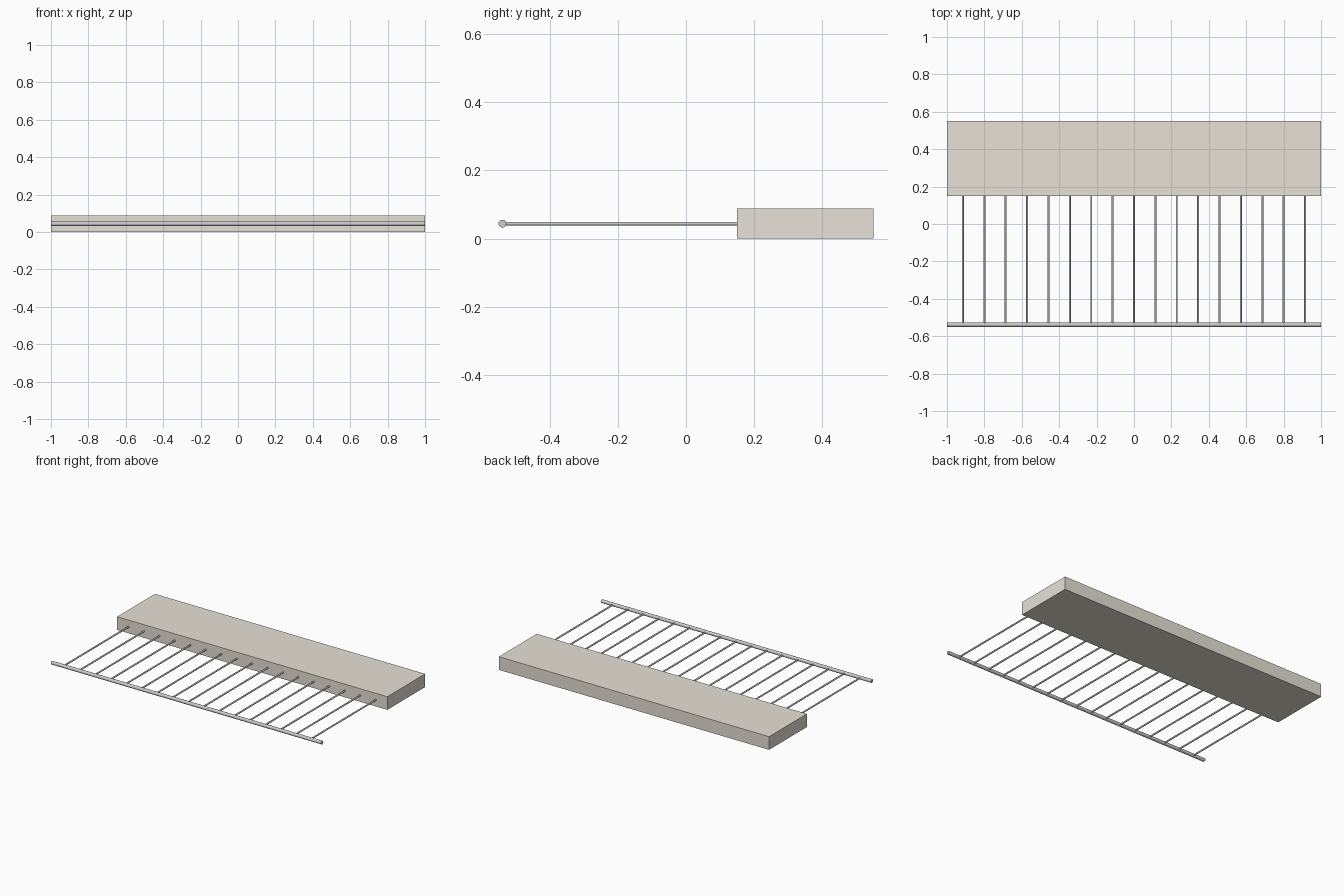
import bpy
from math import pi

if "Cube" in bpy.data.objects:
    bpy.data.objects.remove(bpy.data.objects["Cube"])

MID_Z = 0.044


def material(name, color):
    mat = bpy.data.materials.new(name)
    mat.diffuse_color = color
    mat.use_nodes = True
    mat.node_tree.nodes["Principled BSDF"].inputs["Base Color"].default_value = mat.diffuse_color
    return mat


stone = material("beige_stone", (0.8, 0.76, 0.68, 1))


def rod(name, radius, length, location, rotation, sides):
    bpy.ops.mesh.primitive_cylinder_add(vertices=sides, radius=radius, depth=length,
                                        location=location, rotation=rotation)
    obj = bpy.context.object
    obj.name = name
    bpy.ops.object.shade_smooth_by_angle()
    return obj


# Solid base block along the back
bpy.ops.mesh.primitive_cube_add(size=1, location=(0, 0.35, MID_Z))
block = bpy.context.object
block.name = "base_block"
block.scale = (2, 0.4, 2 * MID_Z)
bpy.ops.object.transform_apply(location=False, rotation=False, scale=True)
block.data.materials.append(stone)

# Long rail across the front
rod("rail", 0.0115, 2, (0, -0.5385, MID_Z), (0, pi / 2, 0), 24)

# Evenly spaced bars joining rail and block
y0, y1 = -0.535, 0.155
for i in range(17):
    x = (i - 8) * 0.1143
    rod(f"bar_{i + 1}", 0.0053, y1 - y0, (x, (y0 + y1) / 2, MID_Z), (pi / 2, 0, 0), 16)
